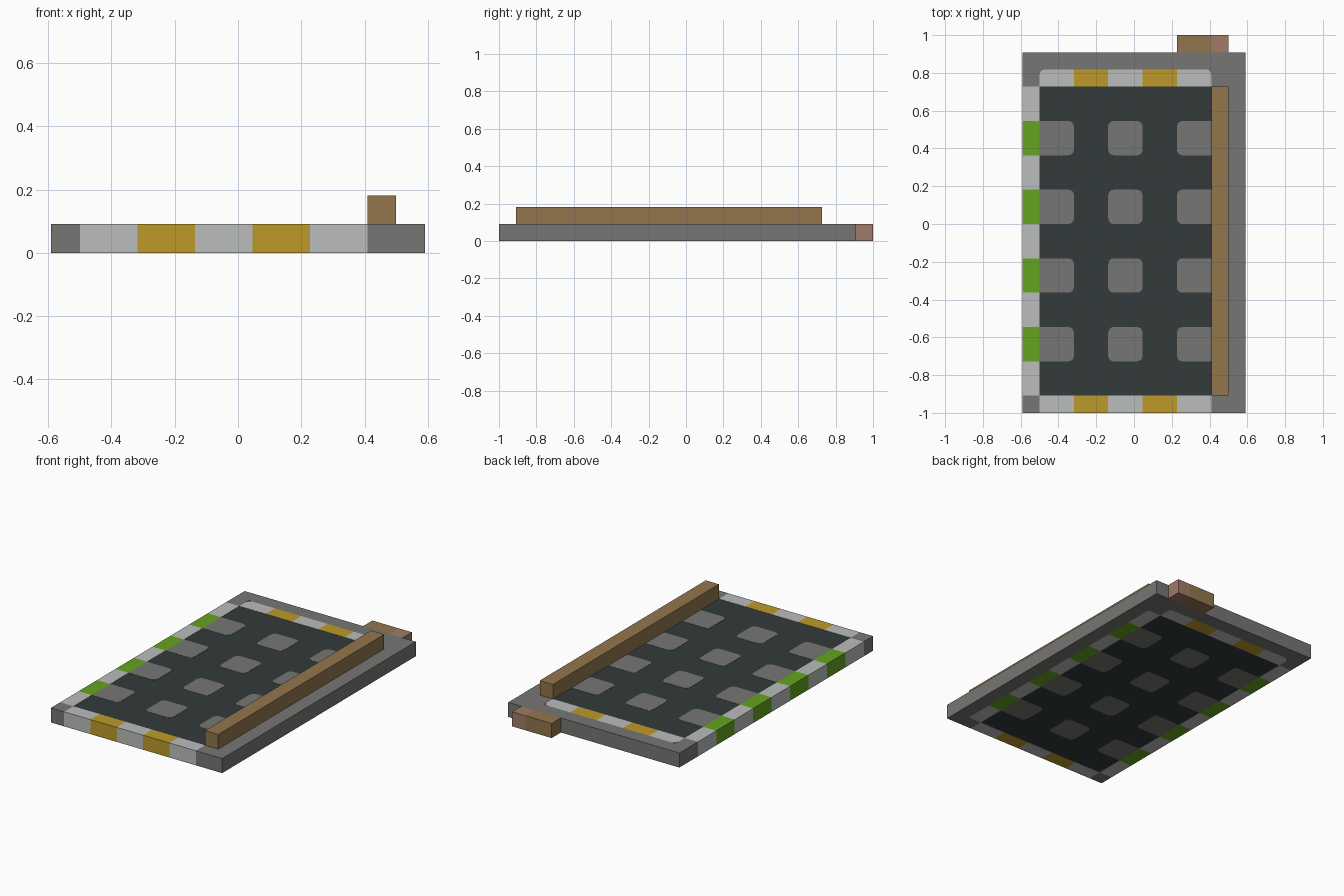
import bpy, bmesh
from math import cos, sin, pi

if "Cube" in bpy.data.objects:
    bpy.data.objects.remove(bpy.data.objects["Cube"], do_unlink=True)

U = 1 / 11  # one block of the layout grid


def material(name, r, g, b):
    lin = [((c / 255 + 0.055) / 1.055) ** 2.4 for c in (r, g, b)] + [1]
    m = bpy.data.materials.new(name)
    m.use_nodes = True
    m.diffuse_color = lin
    m.node_tree.nodes["Principled BSDF"].inputs["Base Color"].default_value = lin
    return m


grey = material("grey stone", 118, 118, 116)
white = material("pale stone", 187, 190, 188)
yellow = material("yellow", 189, 153, 42)
dark = material("dark slate", 51, 58, 58)
green = material("green", 101, 163, 32)
brown = material("brown wood", 147, 118, 77)
pink = material("pink clay", 161, 123, 103)


def prism(bm, x0, x1, y0, y1, z0=0, z1=1, rounded="", r=0.32):
    """Upright block in grid units; rounded lists corners 0-3 counter-clockwise."""
    pts = []
    corners = [(x0, y0, 1, 1), (x1, y0, -1, 1), (x1, y1, -1, -1), (x0, y1, 1, -1)]
    for k, (x, y, sx, sy) in enumerate(corners):
        if str(k) in rounded:
            for s in range(5):
                a = pi + k * pi / 2 + s * pi / 8
                pts.append((x + r * (sx + cos(a)), y + r * (sy + sin(a))))
        else:
            pts.append((x, y))
    low, high = [[bm.verts.new(((x - 6.5) * U, (y - 11) * U, z * U)) for x, y in pts]
                 for z in (z0, z1)]
    bm.faces.new(low[::-1])
    bm.faces.new(high)
    n = len(pts)
    for i in range(n):
        j = (i + 1) % n
        bm.faces.new((low[i], low[j], high[j], high[i]))


def part(name, mat, blocks):
    bm = bmesh.new()
    for b in blocks:
        prism(bm, *b)
    mesh = bpy.data.meshes.new(name)
    bm.to_mesh(mesh)
    bm.free()
    mesh.materials.append(mat)
    bpy.context.collection.objects.link(bpy.data.objects.new(name, mesh))


# Slab core and the dark floor panel, just below the surrounding stones
part("slab_core", grey, [(0.03, 12.97, 0.03, 20.97, 0.03, 0.97)])
part("floor_panel", dark, [(1, 11, 1, 19, 0.015, 0.985)])

# Paving stones: rounded where they meet the dark floor
paving = []
for j in range(3, 16, 4):
    for i, corners in ((1, "12"), (5, "0123"), (9, "03")):
        paving.append((i, i + 2, j, j + 2, 0, 1, corners))
part("paving_stones", grey, paving)

# Outer grey border and border corners
border = [(12, 13, 0, 21), (0, 12, 20, 21)]
border += [(i, i + 1, j, j + 1) for i in (0, 11) for j in (0, 19)]
part("outer_border", grey, border)

# Striped edging: green along the sides, yellow along the front and back
edging = {"pale": [], "green": [], "yellow": []}
for k in range(9):
    for i in (0, 11):
        edging["green" if k % 2 else "pale"].append((i, i + 1, 1 + 2 * k, 3 + 2 * k))
for k in range(5):
    for j in (0, 19):
        corners = {0: "3", 4: "2"}.get(k, "") if j else ""
        edging["yellow" if k % 2 else "pale"].append(
            (1 + 2 * k, 3 + 2 * k, j, j + 1, 0, 1, corners))
for key, mat in (("pale", white), ("green", green), ("yellow", yellow)):
    part(key + "_edging", mat, edging[key])

# Raised beam and the rear step
part("side_beam", brown, [(11, 12, 1, 19, 1, 2)])
part("rear_step", brown, [(9, 11, 21, 22)])
part("rear_step_end", pink, [(11, 12, 21, 22)])
